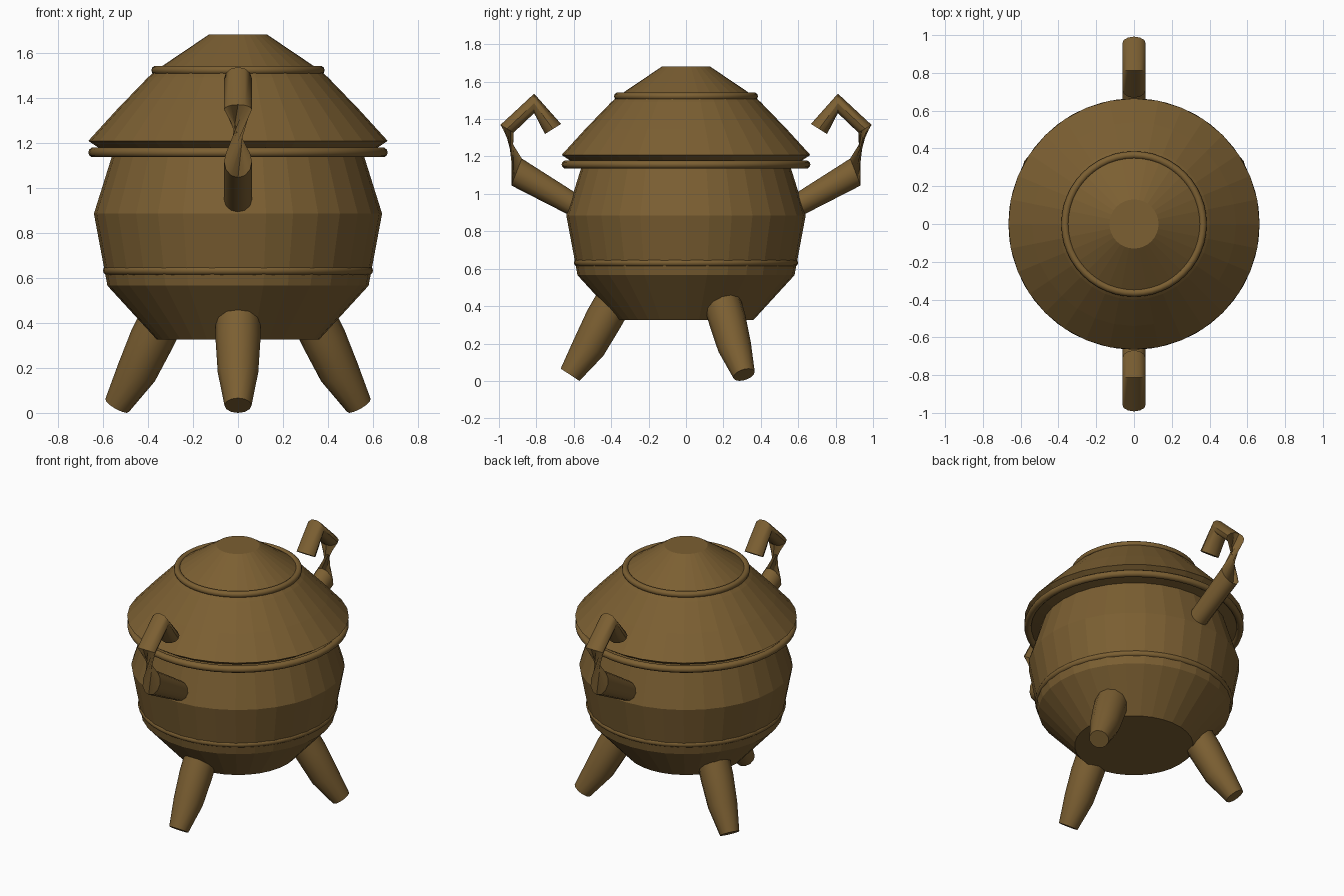
import bpy, bmesh, math
from mathutils import Vector, Matrix

if "Cube" in bpy.data.objects:
    bpy.data.objects.remove(bpy.data.objects["Cube"])

bronze = bpy.data.materials.new("aged_bronze")
bronze.diffuse_color = (0.20, 0.115, 0.032, 1)
bronze.use_nodes = True
bronze.node_tree.nodes["Principled BSDF"].inputs["Base Color"].default_value = bronze.diffuse_color


def finish(name, bm, smooth=False):
    bmesh.ops.recalc_face_normals(bm, faces=bm.faces)
    me = bpy.data.meshes.new(name)
    bm.to_mesh(me)
    bm.free()
    me.materials.append(bronze)
    ob = bpy.data.objects.new(name, me)
    bpy.context.collection.objects.link(ob)
    if smooth:
        bpy.ops.object.select_all(action='DESELECT')
        ob.select_set(True)
        bpy.context.view_layer.objects.active = ob
        bpy.ops.object.shade_smooth_by_angle(angle=math.radians(40))
    return ob


def loft(bm, rings, closed=False):
    """Skin a list of vertex rings; cap the ends unless closed."""
    loops = [[bm.verts.new(p) for p in r] for r in rings]
    n = len(loops[0])
    pairs = list(zip(loops, loops[1:]))
    if closed:
        pairs.append((loops[-1], loops[0]))
    for a, b in pairs:
        for i in range(n):
            j = (i + 1) % n
            bm.faces.new((a[i], a[j], b[j], b[i]))
    if not closed:
        bm.faces.new(loops[0])
        bm.faces.new(loops[-1])


def circle(r, z, n):
    return [Vector((r * math.sin(2 * math.pi * i / n),
                    -r * math.cos(2 * math.pi * i / n), z)) for i in range(n)]


def lathe(name, profile, n=32):
    bm = bmesh.new()
    loft(bm, [circle(r, z, n) for r, z in profile])
    return finish(name, bm)


def band(name, major, z, minor, n=48, m=10):
    bm = bmesh.new()
    angles = [2 * math.pi * k / m for k in range(m)]
    loft(bm, [circle(major + minor * math.cos(a), z + minor * math.sin(a), n)
              for a in angles], closed=True)
    return finish(name, bm, True)


def oval_tube(name, sections, matrix, n=12):
    """Tube in the YZ plane: each section is (centre yz, half-height vector yz, x radius)."""
    bm = bmesh.new()
    rings = []
    for (y, z), (hy, hz), rx in sections:
        ring = []
        for i in range(n):
            a = 2 * math.pi * i / n
            c, s = math.cos(a), math.sin(a)
            ring.append(matrix @ Vector((rx * s, y + hy * c, z + hz * c)))
        rings.append(ring)
    loft(bm, rings)
    return finish(name, bm, True)


# Pot body and conical lid
lathe("pot_body", [(0.36, 0.325), (0.58, 0.565), (0.64, 0.885), (0.56, 1.14),
                   (0.635, 1.155), (0.635, 1.17)])
lathe("lid", [(0.62, 1.178), (0.665, 1.208), (0.54, 1.345), (0.40, 1.49),
              (0.36, 1.525), (0.13, 1.68)])

# Raised bands
band("belly_band", 0.58, 0.632, 0.02)
band("rim_band", 0.643, 1.157, 0.022)
band("lid_band", 0.365, 1.522, 0.02)

# Three splayed legs, one at the front
leg = [((0.36, 0.47), (0.088, 0.047), 0.10),
       ((0.44, 0.33), (0.088, 0.047), 0.10),
       ((0.52, 0.18), (0.078, 0.046), 0.09),
       ((0.62, 0.033), (0.050, 0.033), 0.06)]
for k, label in enumerate(("front", "right", "left")):
    turn = Matrix.Rotation(math.pi + k * 2 * math.pi / 3, 4, 'Z')
    oval_tube(label + "_leg", leg, turn)

# Two hooked handles, pinched where the tube twists half a turn
handle = [((0.58, 0.93), (-0.022, 0.055), 0.062),
          ((0.906, 1.117), (-0.028, 0.072), 0.062),
          ((0.957, 1.348), (0.035, 0.021), -0.062),
          ((0.812, 1.484), (0.0, 0.052), -0.062),
          ((0.711, 1.347), (-0.043, 0.027), -0.062)]
for label, angle in (("back", 0), ("front", math.pi)):
    oval_tube(label + "_handle", handle, Matrix.Rotation(angle, 4, 'Z'))
